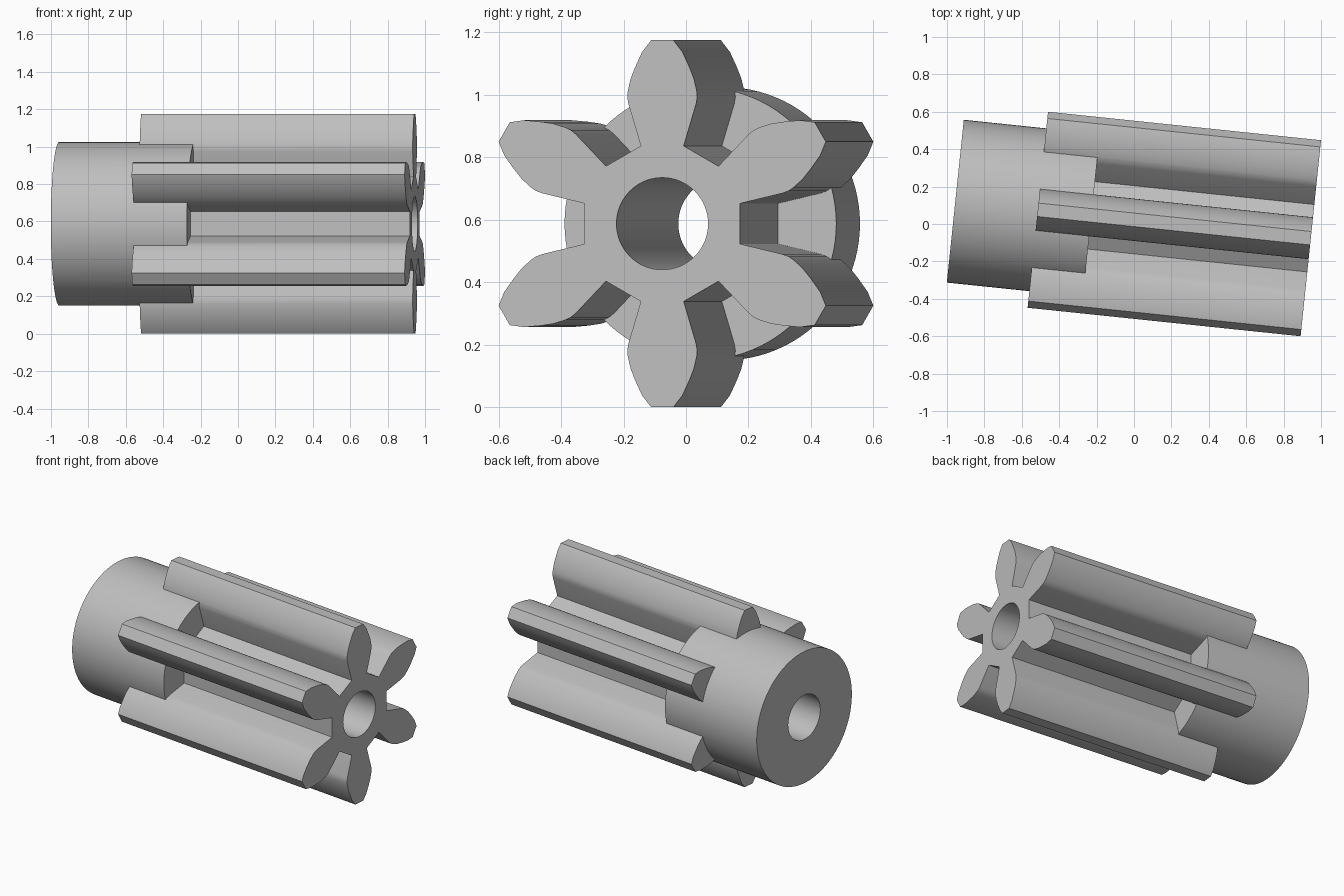
import bpy, bmesh, math
from mathutils import Matrix, Vector

cube = bpy.data.objects.get("Cube")
if cube:
    bpy.data.objects.remove(cube, do_unlink=True)

TEETH = 6
HALF = 0.9555        # half the overall length
HUB_END = -0.224     # where the hub stops along the axis
TOOTH_START = -0.512
HUB_R, BORE_R = 0.4375, 0.1475

grey = bpy.data.materials.new("plain grey")
grey.use_nodes = True
colour = (0.52, 0.52, 0.52, 1)
grey.diffuse_color = colour
grey.node_tree.nodes["Principled BSDF"].inputs["Base Color"].default_value = colour


def prism(name, outline, start, end):
    """Extrude a closed (y, z) outline along the x axis."""
    bm = bmesh.new()
    base = bm.faces.new([bm.verts.new((start, y, z)) for y, z in outline])
    grown = bmesh.ops.extrude_face_region(bm, geom=[base])["geom"]
    moved = [v for v in grown if isinstance(v, bmesh.types.BMVert)]
    bmesh.ops.translate(bm, verts=moved, vec=(end - start, 0, 0))
    bmesh.ops.recalc_face_normals(bm, faces=bm.faces)
    mesh = bpy.data.meshes.new(name)
    bm.to_mesh(mesh)
    bm.free()
    mesh.materials.append(grey)
    obj = bpy.data.objects.new(name, mesh)
    bpy.context.collection.objects.link(obj)
    return obj


def circle(radius, sides=96):
    return [(radius * math.cos(2 * math.pi * i / sides),
             radius * math.sin(2 * math.pi * i / sides)) for i in range(sides)]


def combine(target, other, operation):
    """Apply a boolean and remove the helper."""
    mod = target.modifiers.new("join", 'BOOLEAN')
    mod.operation, mod.object, mod.solver = operation, other, 'EXACT'
    bpy.context.view_layer.objects.active = target
    bpy.ops.object.modifier_apply(modifier=mod.name)
    bpy.data.objects.remove(other, do_unlink=True)


# Toothed section: one tooth flank, mirrored and repeated round the axis
flank = [(0.069, 0.249), (0.109, 0.384), (0.1125, 0.405), (0.111, 0.425),
         (0.102, 0.464), (0.088, 0.5), (0.065, 0.55), (0.036, 0.5875)]
tooth = flank + [(-w, r) for w, r in reversed(flank)]
outline = []
for i in range(TEETH):
    turn = Matrix.Rotation(2 * math.pi * i / TEETH, 2)
    outline += [tuple(turn @ Vector(p)) for p in tooth]
pinion = prism("pinion_gear", outline, TOOTH_START, HALF)

# Round hub overlapping the back of the teeth, and the through bore
combine(pinion, prism("hub", circle(HUB_R), -HALF, HUB_END), 'UNION')
combine(pinion, prism("bore_cutter", circle(BORE_R, 64), -1.2, 1.2), 'DIFFERENCE')

# Smooth flanks and cylinders, sharp edges kept
bpy.ops.object.select_all(action='DESELECT')
pinion.select_set(True)
bpy.context.view_layer.objects.active = pinion
bpy.ops.object.shade_smooth_by_angle(angle=math.radians(30))

# The shaft is turned slightly about the vertical
pinion.rotation_euler.z = math.radians(-5.95)
pinion.location = (-0.005, 0.023, 0.5875)
